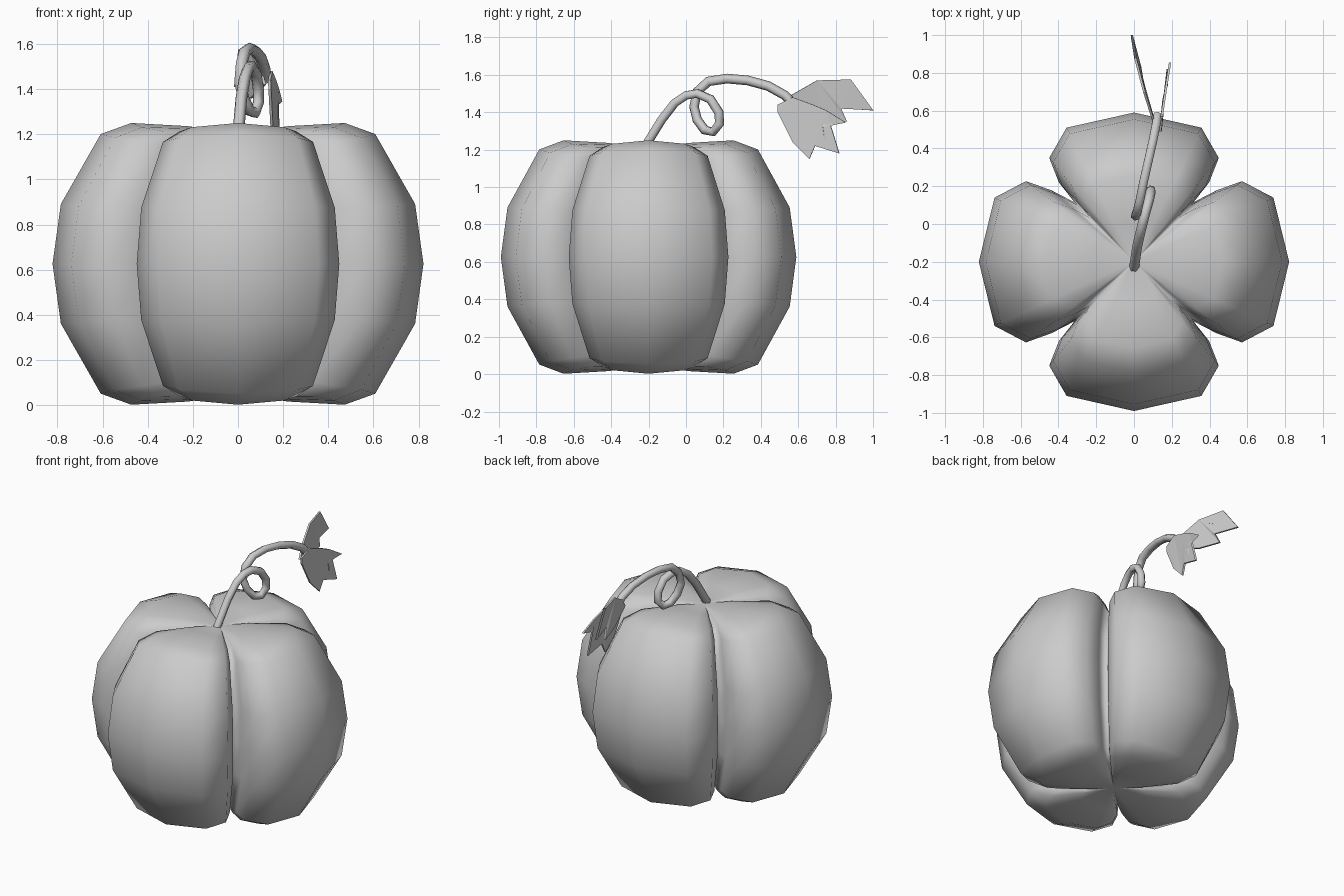
import bpy, bmesh
from math import cos, sin, pi
from mathutils import Vector

cube = bpy.data.objects.get("Cube")
if cube:
    bpy.data.objects.remove(cube, do_unlink=True)

grey = bpy.data.materials.new("plain grey")
grey.use_nodes = True
tone = (0.6, 0.6, 0.6, 1)
grey.diffuse_color = tone
grey.node_tree.nodes["Principled BSDF"].inputs["Base Color"].default_value = tone


def finish(bm, name, smooth):
    bmesh.ops.recalc_face_normals(bm, faces=bm.faces)
    for f in bm.faces:
        f.smooth = smooth
    mesh = bpy.data.meshes.new(name)
    bm.to_mesh(mesh)
    bm.free()
    mesh.materials.append(grey)
    obj = bpy.data.objects.new(name, mesh)
    bpy.context.collection.objects.link(obj)
    return obj


# Four-lobed body: half a lobe is (outward, sideways, height factor at the rim)
CENTRE_Y, MID = -0.2, 0.626
half = [(0.79, 0, 1), (0.71, 0.35, 0.97), (0.55, 0.44, 0.94),
        (0.42, 0.39, 0.91), (0.315, 0.315, 0.87)]
lobe = [(d, -s, f) for d, s, f in reversed(half[1:4])] + half


def outline():
    for k in range(4):
        a = k * pi / 2
        long, wide = (1.04, 0.97) if k % 2 == 0 else (1, 1.02)
        for d, s, f in lobe:
            if d == s:
                long = wide = 1
            d, s = d * long, s * wide
            yield d * cos(a) - s * sin(a), d * sin(a) + s * cos(a), f


# Rings from bottom to top: (height from the middle, share of full radius)
upper = [(0.265, 0.955), (0.575, 0.74), (0.624, 0.575), (0.61, 0.27)]
levels = [(-h, r) for h, r in reversed(upper)] + [(0, 1)] + upper
bm = bmesh.new()
rings = []
for h, r in levels:
    ring = []
    for x, y, f in outline():
        blend = f if r > 0.5 else 1 - (1 - f) * 0.6
        ring.append(bm.verts.new((x * r, CENTRE_Y + y * r, MID + h * blend)))
    rings.append(ring)
n = len(rings[0])
for low, high in zip(rings, rings[1:]):
    for i in range(n):
        j = (i + 1) % n
        bm.faces.new((low[i], low[j], high[j], high[i]))
for ring, h in ((rings[0], -0.575), (rings[-1], 0.575)):
    pole = bm.verts.new((0, CENTRE_Y, MID + h))
    for i in range(n):
        bm.faces.new((ring[i], ring[(i + 1) % n], pole))
finish(bm, "pumpkin_body", True)

# Curling vine stem
path = [(0, -.235, 1.19), (.015, -.13, 1.36), (.03, -.06, 1.45), (.045, 0, 1.49),
        (.06, .06, 1.5), (.08, .13, 1.47), (.09, .175, 1.4), (.09, .18, 1.34),
        (.075, .145, 1.295), (.05, .1, 1.305), (.025, .06, 1.36), (.008, .043, 1.43),
        (.015, .06, 1.51), (.03, .12, 1.565), (.05, .22, 1.58), (.075, .33, 1.57),
        (.1, .44, 1.54), (.118, .53, 1.49), (.125, .575, 1.44)]
curve = bpy.data.curves.new("vine_stem", "CURVE")
curve.dimensions = "3D"
curve.bevel_depth = 0.026
curve.bevel_resolution = 1
curve.use_fill_caps = True
spline = curve.splines.new("POLY")
spline.points.add(len(path) - 1)
for p, co in zip(spline.points, path):
    p.co = (*co, 1)
spline.use_smooth = True
curve.materials.append(grey)
stem = bpy.data.objects.new("vine_stem", curve)
bpy.context.collection.objects.link(stem)


# Three-pointed leaves: side outline, with x from a sloping, cupped sheet
def leaf(name, points, x_start, slope, cup, mid_z):
    bm = bmesh.new()
    verts = [bm.verts.new((0, y, z)) for y, z in points]
    face = bm.faces.new(verts)
    bmesh.ops.triangulate(bm, faces=[face])
    for v in verts:
        v.co.x = x_start + slope * (v.co.y - 0.5) + cup * abs(v.co.z - mid_z)
    obj = finish(bm, name, False)
    solid = obj.modifiers.new("thickness", "SOLIDIFY")
    solid.thickness = 0.012
    solid.offset = 0


leaf("upper_leaf",
     [(.5, 1.42), (.56, 1.49), (.7, 1.57), (.88, 1.575), (.77, 1.52), (.83, 1.49),
      (1, 1.41), (.83, 1.42), (.86, 1.35), (.71, 1.36), (.56, 1.4)],
     0.12, -0.26, -0.1, 1.43)
leaf("lower_leaf",
     [(.49, 1.44), (.57, 1.48), (.68, 1.44), (.75, 1.41), (.855, 1.345), (.73, 1.32),
      (.74, 1.26), (.82, 1.18), (.69, 1.22), (.66, 1.15), (.57, 1.24), (.49, 1.4)],
     0.145, 0.13, -0.05, 1.34)
